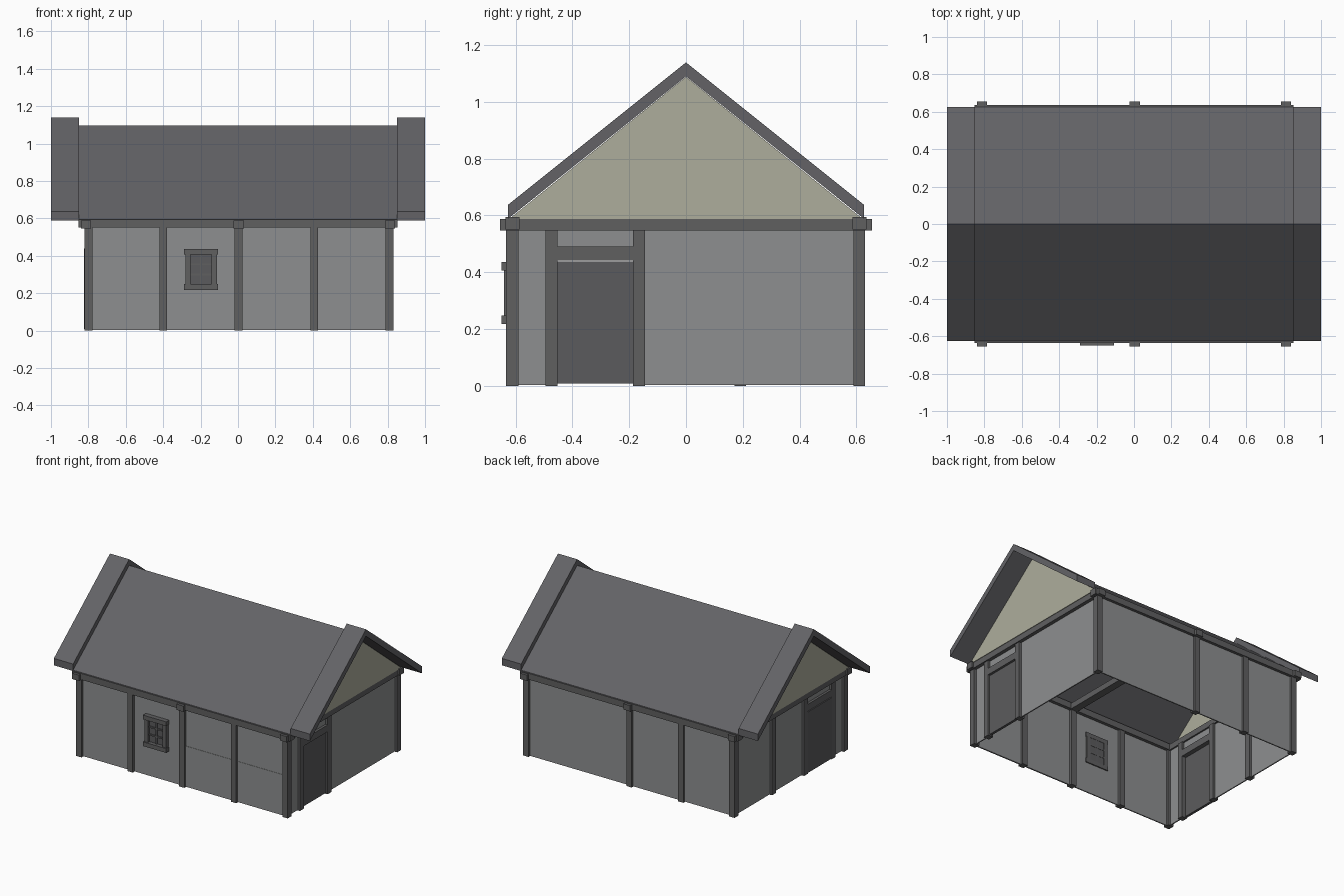
import bpy, bmesh

if "Cube" in bpy.data.objects:
    bpy.data.objects.remove(bpy.data.objects["Cube"])


def mat(name, c):
    m = bpy.data.materials.new(name)
    m.diffuse_color = (*c, 1)
    m.use_nodes = True
    m.node_tree.nodes["Principled BSDF"].inputs["Base Color"].default_value = m.diffuse_color
    return m


TIMBER = mat("dark timber", (0.115, 0.115, 0.118))
ROOF = mat("slate roof", (0.125, 0.124, 0.134))
WALL = mat("grey plaster", (0.27, 0.275, 0.28))
GABLE = mat("pale olive gable", (0.42, 0.42, 0.335))
DOOR = mat("dark door", (0.105, 0.105, 0.11))


def add(name, verts, faces, m):
    me = bpy.data.meshes.new(name)
    me.from_pydata(verts, [], faces)
    bm = bmesh.new()
    bm.from_mesh(me)
    bmesh.ops.recalc_face_normals(bm, faces=bm.faces)
    bm.to_mesh(me)
    bm.free()
    me.materials.append(m)
    ob = bpy.data.objects.new(name, me)
    bpy.context.collection.objects.link(ob)
    return ob


def prism(name, profile, x0, x1, m):
    """Extrude a (y, z) profile from x0 to x1."""
    n = len(profile)
    v = [(x, y, z) for x in (x0, x1) for y, z in profile]
    f = [tuple(range(n)), tuple(range(n, 2 * n))]
    f += [(i, (i + 1) % n, n + (i + 1) % n, n + i) for i in range(n)]
    return add(name, v, f, m)


def box(name, x0, x1, y0, y1, z0, z1, m):
    return prism(name, [(y0, z0), (y1, z0), (y1, z1), (y0, z1)], x0, x1, m)


# corner and wall posts
TOP = 0.55
for x in (-0.8, -0.4, 0.003, 0.408, 0.81):
    box("front_post", x - 0.021, x + 0.021, -0.633, -0.59, 0, TOP, TIMBER)
    if x != 0.408:
        box("back_post", x - 0.021, x + 0.021, 0.589, 0.631, 0, TOP, TIMBER)

# top plates and cross beams
for s in (-1, 1):
    box("wall_plate", -0.853, 0.853, s * 0.611 - 0.025, s * 0.611 + 0.025, 0.55, 0.594, TIMBER)
for x in (-0.812, 0.004, 0.812):
    box("cross_beam", x - 0.027, x + 0.027, -0.655, 0.655, 0.547, 0.588, TIMBER)

# front and back walls; the right front bays are split into two panels
box("front_wall", -0.8, 0.0, -0.616, -0.608, 0.003, TOP, WALL)
box("front_upper_panel", 0.0, 0.81, -0.616, -0.608, 0.29, TOP, WALL)
box("front_lower_panel", 0.0, 0.81, -0.618, -0.608, 0.003, 0.29, WALL)
box("back_wall", -0.8, 0.81, 0.608, 0.616, 0.003, TOP, WALL)

# end walls with a door each
for s, cx in ((-1, -0.8), (1, 0.81)):
    a, b = cx - 0.021, cx + 0.021
    w0, w1 = cx - 0.004, cx + 0.004
    box("end_wall", w0, w1, -0.166, 0.6, 0.003, TOP, WALL)
    box("end_wall_strip", w0, w1, -0.6, -0.474, 0.003, TOP, WALL)
    box("panel_over_door", w0, w1, -0.474, -0.166, 0.485, TOP, WALL)
    for y in (-0.474, -0.166):
        box("door_post", a, b, y - 0.021, y + 0.021, 0, TOP, TIMBER)
    box("door_lintel", a, b, -0.454, -0.186, 0.442, 0.49, TIMBER)
    d = 0.81 if s > 0 else -0.815
    box("door", d - 0.009, d + 0.009, -0.454, -0.186, 0.008, 0.438, DOOR)
box("left_middle_post", -0.821, -0.779, 0.17, 0.212, 0, TOP, TIMBER)

# window: glass, frame, sill, head and glazing bars
WX0, WX1 = -0.288, -0.107
box("window_glass", WX0 + 0.02, WX1 - 0.02, -0.622, -0.602, 0.24, 0.42, DOOR)
for z in (0.218, 0.407):
    box("window_rail", WX0, WX1, -0.649, -0.6, z, z + 0.03, TIMBER)
for x in (WX0 + 0.006, WX1 - 0.034):
    box("window_stile", x, x + 0.028, -0.641, -0.6, 0.24, 0.42, TIMBER)
xm = (WX0 + WX1) / 2
box("glazing_bar", xm - 0.005, xm + 0.005, -0.63, -0.6, 0.24, 0.42, TIMBER)
for z in (0.3, 0.355):
    box("glazing_bar", WX0 + 0.03, WX1 - 0.03, -0.63, -0.6, z - 0.005, z + 0.005, TIMBER)

# gable panels
for x in (-0.84, 0.84):
    prism("gable", [(-0.622, 0.588), (0.622, 0.588), (0, 1.088)], x - 0.003, x + 0.003, GABLE)


# roof sheet and thick verges
def roof(name, t, x0, x1):
    e, z, r = 0.626, 0.589, 1.09
    prism(name, [(-e, z), (0, r), (e, z), (e, z + t), (0, r + t), (-e, z + t)], x0, x1, ROOF)


roof("roof", 0.006, -0.85, 0.85)
roof("left_verge", 0.049, -1, -0.85)
roof("right_verge", 0.049, 0.85, 1)
